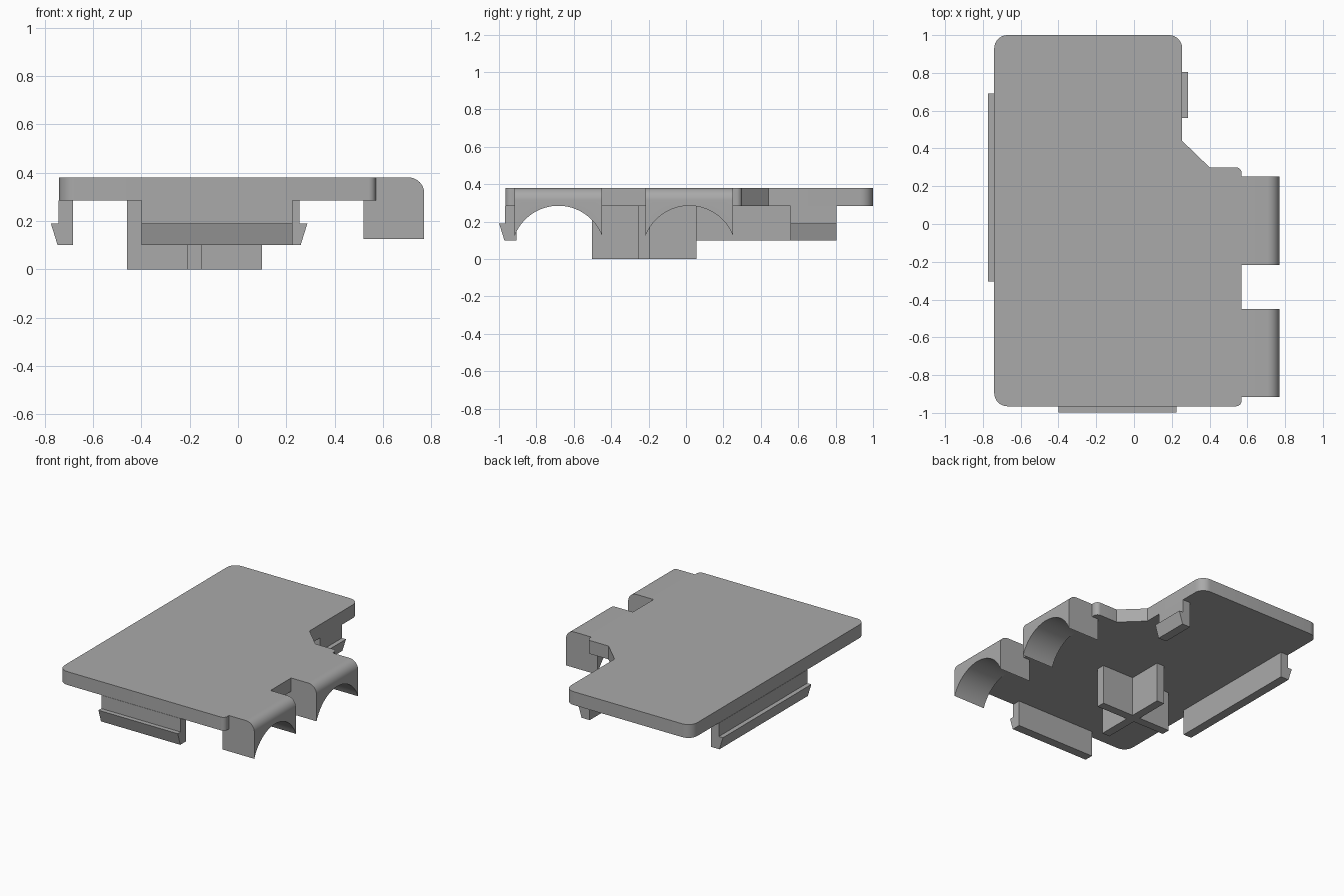
import bpy, bmesh, math
from mathutils import Vector

if "Cube" in bpy.data.objects:
    bpy.data.objects.remove(bpy.data.objects["Cube"], do_unlink=True)

GREY = (0.4, 0.4, 0.4, 1)
grey = bpy.data.materials.new("plain grey")
grey.use_nodes = True
grey.diffuse_color = GREY
grey.node_tree.nodes["Principled BSDF"].inputs["Base Color"].default_value = GREY

TOP, UNDER = 0.38, 0.285


def prism(name, profile, place, lo, hi, rounds=()):
    """Extrude a 2D profile from lo to hi; rounds lists (corner index, radius)."""
    bm = bmesh.new()
    a = [bm.verts.new(place(u, v, lo)) for u, v in profile]
    b = [bm.verts.new(place(u, v, hi)) for u, v in profile]
    bm.faces.new(a)
    bm.faces.new(b[::-1])
    n = len(a)
    for i in range(n):
        j = (i + 1) % n
        bm.faces.new((a[j], a[i], b[i], b[j]))
    corners = [(bm.edges.get((a[i], b[i])), r) for i, r in rounds]
    for edge, r in corners:
        bmesh.ops.bevel(bm, geom=[edge], offset=r, segments=8, profile=0.5, affect='EDGES')
    return finish(name, bm)


def finish(name, bm):
    bmesh.ops.recalc_face_normals(bm, faces=bm.faces)
    mesh = bpy.data.meshes.new(name)
    bm.to_mesh(mesh)
    bm.free()
    mesh.materials.append(grey)
    obj = bpy.data.objects.new(name, mesh)
    bpy.context.collection.objects.link(obj)
    return obj


def activate(obj):
    bpy.ops.object.select_all(action='DESELECT')
    obj.select_set(True)
    bpy.context.view_layer.objects.active = obj


# Cover plate with rounded corners and a chamfered step
outline = [(-0.74, -0.965), (0.57, -0.965), (0.57, 0.3), (0.4, 0.3),
           (0.255, 0.44), (0.255, 1), (-0.74, 1)]
plate = prism("cover_plate", outline, lambda u, v, t: (u, v, t), UNDER, TOP,
              [(0, 0.07), (1, 0.03), (2, 0.03), (5, 0.07), (6, 0.07)])

# Arched cable saddles, merged into the plate
HALF, FOOT, INNER, OUTER = 0.2335, 0.125, 0.52, 0.77
rise = UNDER - FOOT
radius = (rise ** 2 + HALF ** 2) / (2 * rise)
sweep = math.asin(HALF / radius)


def saddle(name, y):
    arch = [(y + radius * math.sin(s), UNDER - radius + radius * math.cos(s))
            for s in (sweep * (i / 16 - 1) for i in range(33))]
    obj = prism(name, arch + [(y + HALF, TOP), (y - HALF, TOP)],
                lambda u, v, t: (t, u, v), INNER, OUTER)
    # Round the outer top edge
    bm = bmesh.new()
    bm.from_mesh(obj.data)
    edge = [e for e in bm.edges
            if all((v.co - Vector((OUTER, v.co.y, TOP))).length < 1e-4 for v in e.verts)]
    bmesh.ops.bevel(bm, geom=edge, offset=0.065, segments=10, profile=0.5, affect='EDGES')
    bm.to_mesh(obj.data)
    bm.free()
    return obj


for name, y in (("front_saddle", -0.6825), ("rear_saddle", 0.0175)):
    part = saddle(name, y)
    activate(plate)
    mod = plate.modifiers.new("merge", 'BOOLEAN')
    mod.operation, mod.solver, mod.object = 'UNION', 'EXACT', part
    bpy.ops.object.modifier_apply(modifier=mod.name)
    bpy.data.objects.remove(part, do_unlink=True)
activate(plate)
bpy.ops.object.shade_smooth_by_angle(angle=math.radians(30))

# Snap clips: a wall with an outward barb (u points outward from the wall face)
clip = [(-0.06, UNDER), (0, UNDER), (0, 0.19), (0.032, 0.19), (0.004, 0.1), (-0.06, 0.1)]
prism("right_clip", clip, lambda u, v, t: (-0.742 - u, t, v), -0.305, 0.69)
prism("left_clip", clip, lambda u, v, t: (0.255 + u, t, v), 0.56, 0.805)
prism("front_clip", clip, lambda u, v, t: (t, -0.967 - u, v), -0.4, 0.225)

# Cross-shaped support post
ARM, RIB = 0.28, 0.03
cross = []
for k in range(4):
    c, s = round(math.cos(k * math.pi / 2)), round(math.sin(k * math.pi / 2))
    for u, v in ((RIB, -RIB), (ARM, -RIB), (ARM, RIB)):
        cross.append((-0.18 + c * u - s * v, -0.223 + s * u + c * v))
prism("cross_post", cross, lambda u, v, t: (u, v, t), 0, UNDER)
